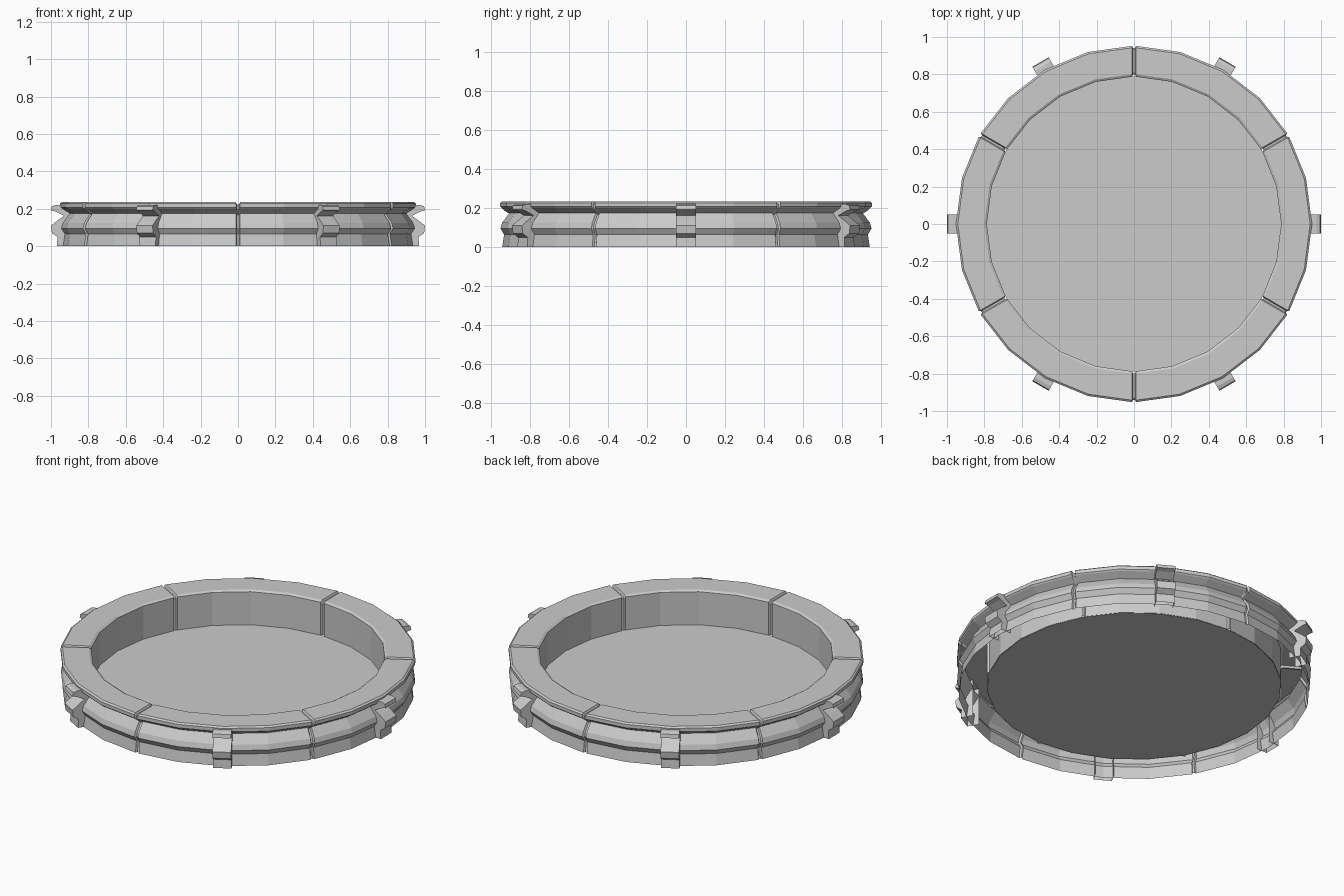
import bpy, math

if "Cube" in bpy.data.objects:
    bpy.data.objects.remove(bpy.data.objects["Cube"])

# Ring cross-section (radius, height): outer foot, up, over the top, down the inner wall
RING = [(.942, 0), (.932, .065), (.951, .095), (.942, .125), (.905, .175), (.945, .20),
        (.952, .207), (.952, .227), (.942, .235), (.80, .235), (.787, .227), (.787, .03)]
# Clamp cross-section, following the ring's outside
CLAMP = [(.968, 0), (.965, .05), (.995, .07), (1.0, .11), (.975, .13), (.93, .162),
         (.975, .185), (1.0, .192), (.995, .213), (.975, .22), (.90, .22)]
CLAMP_BACK = [(.90, 0)]


def place(profile, deg, shift=0.0):
    """Stand a profile at an angle, shifted sideways along the tangent."""
    a = math.radians(deg)
    c, s = math.cos(a), math.sin(a)
    return [(r * c - shift * s, r * s + shift * c, z) for r, z in profile]


def make(name, verts, faces):
    me = bpy.data.meshes.new(name)
    me.from_pydata(verts, [], faces)
    me.update()
    ob = bpy.data.objects.new(name, me)
    bpy.context.collection.objects.link(ob)
    return ob


# Ring of six blocks with a narrow groove at each joint
groove = [(.87 + (r - .87) * .86, z * .95 if z > .1 else z) for r, z in RING]
sections = []
for k in range(6):
    joint = 30 + 60 * k
    sections += [place(RING, joint, -.011), place(groove, joint, -.005),
                 place(groove, joint, .005), place(RING, joint, .011)]
    sections += [place(RING, joint + d) for d in (15, 30, 45)]
n, m = len(RING), len(sections)
verts = [p for sec in sections for p in sec]
faces = []
for j in range(m):
    a, b = j * n, ((j + 1) % m) * n
    faces += [(a + i, b + i, b + i + 1, a + i + 1) for i in range(n - 1)]
make("ring_blocks", verts, faces)

# Floor disc
floor = [place([(.79, .032)], 15 * i)[0] for i in range(24)]
make("floor", floor, [tuple(range(24))])

# Six clamps at the middle of each block
full = CLAMP + CLAMP_BACK
q = len(full)
for k in range(6):
    verts = place(full, 60 * k, -.05) + place(full, 60 * k, .05)
    faces = [(i, q + i, q + i + 1, i + 1) for i in range(len(CLAMP) - 1)]
    faces += [tuple(range(q)), tuple(range(2 * q - 1, q - 1, -1))]
    make(f"clamp_{k + 1}", verts, faces)
